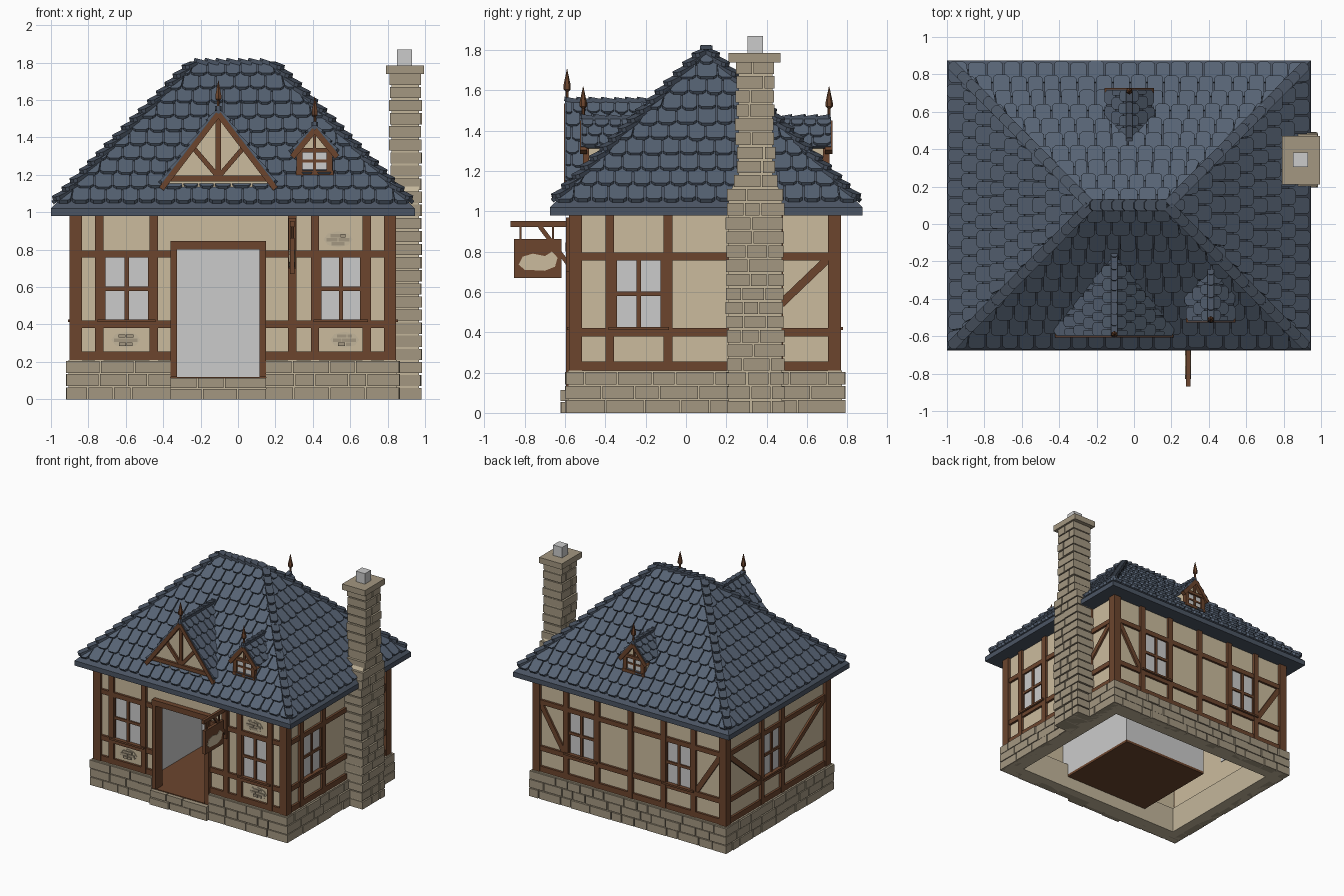
import bpy, bmesh, math, random
from mathutils import Vector, Matrix

if "Cube" in bpy.data.objects:
    bpy.data.objects.remove(bpy.data.objects["Cube"])

random.seed(4)
COL = dict(tile=(.095, .125, .175), slate=(.07, .09, .125), wood=(.15, .06, .027), plaster=(.60, .50, .34),
           stone=(.37, .31, .22), mortar=(.55, .47, .33))
MATS = {}
for k, c in COL.items():
    MATS[k] = bpy.data.materials.new(k)
    MATS[k].diffuse_color = (*c, 1)
PARTS = {}


def part(name, mat=None):
    if name not in PARTS:
        PARTS[name] = (bmesh.new(), mat)
    return PARTS[name][0]


def frame(o, u, d, v=(0, 0, 1)):
    m = Matrix((Vector(u), Vector(d), Vector(v))).transposed().to_4x4()
    m.translation = Vector(o)
    return m


def prism(bm, M, pts, d0, d1):
    a, b = ([bm.verts.new(M @ Vector((u, d, v))) for u, v in pts] for d in (d0, d1))
    bm.faces.new(a)
    bm.faces.new(b[::-1])
    for i in range(len(a)):
        j = (i + 1) % len(a)
        bm.faces.new((a[j], a[i], b[i], b[j]))


def slab(bm, M, u0, u1, v0, v1, d0, d1):
    prism(bm, M, [(u0, v0), (u1, v0), (u1, v1), (u0, v1)], d0, d1)


def beam(bm, M, p, q, w, d0, d1):
    p, q = Vector(p), Vector(q)
    t = (q - p).normalized() * w / 2
    n = Vector((-t.y, t.x))
    prism(bm, M, [p + n, p - n, q - n, q + n], d0, d1)


def bricks(bm, M, u0, u1, z0, z1, d0, d1, size=.15, gap=.008):
    # one course of stones with uneven lengths
    u = u0
    while u < u1 - .01:
        e = u + size * random.uniform(.6, 1.35)
        if u1 - e < size * .45:
            e = u1
        slab(bm, M, u, e - gap * (e < u1), z0, z1 - gap, d0, d1 + random.uniform(-.004, .004))
        u = e


def slope(bm, M, L, lo, hi, rows, w, start=0.0, lift=.026):
    # overlapping tiles with clipped lower corners
    step = (L - start) / rows
    for r in range(rows):
        v = start + r * step
        h = min(step * 1.3, L - v)
        T = M @ Matrix.Translation((0, lift, v)) @ Matrix.Rotation(math.asin(min(.9, lift * .75 / h)), 4, 'X')
        a, b = lo(v), hi(v)
        n = max(1, round((b - a) / w))
        k = (b - a) / n
        cuts = [a] + [a + (i + .5 * (r % 2) + random.uniform(-.1, .1)) * k for i in range(1 - r % 2, n)] + [b]
        if n == 1:
            cuts = [a, b]
        t0, t1 = lo(v + h), hi(v + h)
        for x0, x1 in zip(cuts, cuts[1:]):
            x0, x1 = x0 + .004, x1 - .004
            c = min(.016, (x1 - x0) * .25)
            if x1 - x0 > .012:
                y = random.uniform(-.006, .006)
                top0, top1 = min(max(x0, t0), t1), max(min(x1, t1), t0)
                prism(bm, T, [(x0 + c, y), (x1 - c, y), (x1, y + c), (top1, h), (top0, h), (x0, y + c)], -.022, 0)


FRONT = frame((0, -.555, 0), (1, 0, 0), (0, -1, 0))
BACK = frame((0, .745, 0), (1, 0, 0), (0, 1, 0))
RIGHT = frame((.82, 0, 0), (0, 1, 0), (1, 0, 0))
LEFT = frame((-.875, 0, 0), (0, 1, 0), (-1, 0, 0))
X0, X1, Y0, Y1 = -.9, .845, -.58, .77

# stone foundation, lowered at the doorway
core, st = part('foundation_core', 'mortar'), part('foundation_stones', 'stone')
for M, a, b in ((FRONT, X0, X1), (BACK, X0, X1), (RIGHT, Y0, Y1), (LEFT, Y0, Y1)):
    spans = [(a - .015, -.36, 3), (-.36, .15, 1), (.15, b + .015, 3)] if M is FRONT else [(a - .015, b + .015, 3)]
    for s, e, n in spans:
        slab(core, M, max(s, a), min(e, b), 0, .21 if n == 3 else .11, -.09, .03)
        rows = 3 if n == 3 else 2
        h = .21 / 3 if n == 3 else .06
        for r in range(rows):
            bricks(st, M, s, e, r * h, r * h + h + .002, -.02, .042 if n == 3 else .064)

# plaster walls
pl = part('plaster_walls', 'plaster')
slab(pl, FRONT, X0 + .03, -.34, .2, 1, -.03, 0)
slab(pl, FRONT, .13, X1 - .03, .2, 1, -.03, 0)
slab(pl, FRONT, -.34, .13, .81, 1, -.03, 0)
slab(pl, BACK, X0 + .03, X1 - .03, .2, 1, -.03, 0)
for M in (RIGHT, LEFT):
    slab(pl, M, Y0 + .03, Y1 - .03, .2, 1, -.03, 0)

# timber frame: posts, rails, braces and windows on each wall
wd, glass = part('timber_frame', 'wood'), part('window_panes')
WALLS = [
    (FRONT, X0, X1, [-.742, -.45, .29, .412, .688], [(-.72, -.47), (.435, .665)], []),
    (BACK, X0, X1, [.55, .27, -.03, -.33, -.6], [(.29, .53), (-.58, -.35)],
     [((.57, .42), (.78, .76)), ((-.62, .42), (-.84, .76))]),
    (RIGHT, Y0, Y1, [-.378, -.09, .46], [(-.355, -.115)], [((.47, .54), (.71, .77))]),
    (LEFT, Y0, Y1, [.29, .03], [(.05, .27)], [((.31, .42), (.71, .76)), ((.01, .42), (-.52, .76))])]
for M, a, b, posts, wins, braces in WALLS:
    for s, e in ((a, a + .065), (b - .065, b)):
        slab(wd, M, s, e, .21, 1, -.03, .025)
    for p in posts:
        slab(wd, M, p - .022, p + .022, .21, 1, -.01, .022)
    for z0, z1 in ((.21, .255), (.38, .42), (.757, .795)):
        for s, e in ([(a, -.34), (.13, b)] if M is FRONT else [(a, b)]):
            slab(wd, M, s, e, z0, z1, -.01, .018)
    for p, q in braces:
        beam(wd, M, p, q, .04, -.01, .015)
    for s, e in wins:
        c = (s + e) / 2
        slab(glass, M, s, e, .42, .757, -.035, .004)
        slab(wd, M, c - .011, c + .011, .42, .757, 0, .015)
        slab(wd, M, s, e, .58, .602, 0, .015)
        slab(wd, M, s - .03, e + .03, .412, .427, 0, .035)
        for u in (s, e):
            slab(wd, M, u - .012, u + .012, .42, .757, 0, .015)

# doorway frame and the small room behind it
df = part('door_frame', 'wood')
for s, e in ((-.36, -.325), (.115, .15)):
    slab(df, FRONT, s, e, .12, .84, -.05, .04)
slab(df, FRONT, -.36, .15, .8, .845, -.05, .042)
slab(part('room_floor', 'wood'), FRONT, -.5, .28, .1, .12, -.8, .03)
room = part('room_walls')
slab(room, FRONT, -.5, .28, .12, .85, -.8, -.78)
slab(room, FRONT, -.5, .28, .85, .87, -.8, -.03)
for u in (-.5, .26):
    slab(room, FRONT, u, u + .02, .12, .85, -.8, -.03)

# patches of exposed stone in the plaster
rim, pst = part('patch_rims', 'mortar'), part('patch_stones', 'stone')
for u, z in ((-.6, .318), (.57, .318), (.535, .855)):
    prism(rim, FRONT, [(u + .078 * math.cos(t * .785), z + .043 * math.sin(t * .785)) for t in range(8)], -.005, .006)
    for r, w in enumerate((.035, .062, .04)):
        bricks(pst, FRONT, u - w, u + w, z - .033 + r * .022, z - .011 + r * .022, 0, .013, .05, .004)

# main hipped roof: eave board, body, tiles, hip and ridge caps
CX, CY, HX, HY, RX, ZE, RISE = -.0275, .1, .9725, .775, .205, 1.02, .78
TOP = frame((CX, CY, 0), (1, 0, 0), (0, 1, 0))
ev = part('eave_board', 'slate')
slab(ev, TOP, -HX, HX, .98, ZE, -HY, HY)
body = part('roof_body', 'slate')
base = [body.verts.new((CX + i * HX, CY + j * HY, ZE)) for i, j in ((-1, -1), (1, -1), (1, 1), (-1, 1))]
l, r = (body.verts.new((CX + i * RX, CY, ZE + RISE)) for i in (-1, 1))
for f in ((base[0], base[1], r, l), (base[1], base[2], r), (base[2], base[3], l, r), (base[3], base[0], l), base[::-1]):
    body.faces.new(f)
tl, cap = part('roof_tiles', 'tile'), part('roof_caps', 'slate')
for s in (-1, 1):
    L = math.hypot(HY, RISE)
    hw = lambda v: HX - (HX - RX) * v / L
    M = frame((CX, CY + s * HY, ZE), (1, 0, 0), (0, s * RISE / L, HY / L), (0, -s * HY / L, RISE / L))
    slope(tl, M, L, lambda v: -hw(v), hw, 10, .09, .035)
    K = math.hypot(HX - RX, RISE)
    hw2 = lambda v: HY * (1 - v / K)
    M = frame((CX + s * HX, CY, ZE), (0, 1, 0), (s * RISE / K, 0, (HX - RX) / K), (-s * (HX - RX) / K, 0, RISE / K))
    slope(tl, M, K, lambda v: -hw2(v), hw2, 10, .09, .035)
    for t in (-1, 1):
        o = Vector((CX + s * HX, CY + t * HY, ZE))
        v = Vector((CX + s * RX, CY, ZE + RISE)) - o
        u = v.cross(Vector((0, 0, 1))).normalized()
        slope(cap, frame(o, u, u.cross(v.normalized()), v.normalized()), v.length,
              lambda q: -.032, lambda q: .032, 16, .2, .06, .036)
slope(cap, frame((CX - RX, CY, ZE + RISE), (0, 1, 0), (0, 0, 1), (1, 0, 0)), 2 * RX,
      lambda q: -.035, lambda q: .035, 7, .2, 0, .025)


def finial(x, y, z):
    bm, prof = part('finials', 'wood'), [(0, .008), (.05, .008), (.06, .018), (.08, .018), (.16, .001)]
    for (z0, r0), (z1, r1) in zip(prof, prof[1:]):
        bmesh.ops.create_cone(bm, cap_ends=True, segments=6, radius1=r0, radius2=r1, depth=z1 - z0,
                              matrix=Matrix.Translation((x, y, z + (z0 + z1) / 2)))


def dormer(cx, yf, s, half, ze, za, w, zb, rows):
    # gable wall with tiled roof running back into the main slope
    M = frame((cx, yf, 0), (1, 0, 0), (0, s, 0))
    inset = HY - abs(yf - CY)
    reach = lambda z: max(.02, (z - ZE) * HY / RISE - inset + .03)
    m = (za - ze) / half
    prism(part('dormer_walls', 'plaster'), M,
          [(-w, zb), (w, zb), (w, za - m * w - .01), (0, za - .01), (-w, za - m * w - .01)], -reach(za) + .03, -.025)
    bm = part('dormer_frames', 'wood')
    L = math.hypot(half, za - ze)
    for k in (-1, 1):
        beam(bm, M, (k * half, ze - .025), (0, za - .025), .03, -.03, .006)
        R = frame((cx + k * half, yf, ze), (0, -s, 0), (k * (za - ze) / L, 0, half / L), (-k * half / L, 0, (za - ze) / L))
        hi = lambda v: reach(ze + v / L * (za - ze))
        prism(part('dormer_roof_boards', 'slate'), R, [(0, 0), (hi(0), 0), (hi(L), L), (0, L)], -.015, .003)
        slope(part('dormer_tiles', 'tile'), R, L, lambda v: 0, hi, rows, .075, 0, .02)
    slope(part('roof_caps'), frame((cx, yf, za), (1, 0, 0), (0, 0, 1), (0, -s, 0)), reach(za),
          lambda q: -.022, lambda q: .022, max(4, int(reach(za) / .06)), .2, 0, .018)
    finial(cx, yf - s * .01, za - .005)
    return M, bm


M, bm = dormer(-.105, -.6, -1, .305, 1.15, 1.55, .26, 1.13, 6)
slab(bm, M, -.27, .27, 1.165, 1.195, -.04, -.005)
slab(bm, M, -.014, .014, 1.19, 1.52, -.04, -.008)
for k in (-1, 1):
    beam(bm, M, (k * .01, 1.2), (k * .13, 1.34), .026, -.04, -.01)
for x, y, s in ((.41, -.52, -1), (-.025, .72, 1)):
    M, bm = dormer(x, y, s, .12, 1.32, 1.465, .088, 1.17, 3)
    slab(part('dormer_panes'), M, -.065, .065, 1.225, 1.325, -.05, -.02)
    for z in (1.2, 1.32):
        slab(bm, M, -.1, .1, z, z + .024, -.04, -.004)
    slab(bm, M, -.008, .008, 1.22, 1.44, -.04, -.012)
    slab(bm, M, -.07, .07, 1.267, 1.281, -.04, -.014)
    for k in (-1, 1):
        slab(bm, M, k * .08 - .016, k * .08 + .016, 1.19, 1.345, -.04, -.008)

# stone chimney with shoulders, cap and flue
prism(part('chimney_core', 'mortar'), RIGHT, [(.21, 0), (.475, 0), (.475, 1.08), (.43, 1.18), (.43, 1.74), (.26, 1.74),
                                              (.26, 1.18), (.21, 1.08)], .002, .148)
cs = part('chimney_stones', 'stone')
for i in range(25):
    z = i * .07
    f = min(1, max(0, (z + .03 - 1.07) / .11))
    j = random.uniform(-.006, .006)
    y0, y1 = .2 + .05 * f + j, .485 - .045 * f + j
    bricks(cs, RIGHT, y0, y1, z, z + .068, -.008 + j, .16, .11)
ck = part('chimney_cap', 'stone')
slab(ck, RIGHT, .212, .47, 1.738, 1.785, -.03, .175)
slab(part('chimney_flue'), RIGHT, .305, .382, 1.78, 1.87, .03, .11)

# hanging sign on a bracket, with a plain pale shape on both sides
S = frame((.29, 0, 0), (0, 1, 0), (1, 0, 0))
sg = part('sign_bracket', 'wood')
slab(sg, S, -.87, -.57, .922, .952, -.011, .011)
slab(sg, S, -.595, -.57, .7, .97, -.02, .02)
beam(sg, S, (-.725, .925), (-.585, .74), .022, -.009, .009)
for y in (-.82, -.66):
    slab(sg, S, y - .005, y + .005, .85, .925, -.005, .005)
slab(part('sign_board', 'wood'), S, -.852, -.617, .67, .862, -.012, .012)
prism(part('sign_emblem', 'plaster'), S, [(-.83, .735), (-.8, .71), (-.7, .705), (-.65, .725), (-.637, .77), (-.665, .8),
                                          (-.7, .778), (-.76, .79), (-.81, .775)], -.016, .016)

for name, (bm, mat) in PARTS.items():
    bmesh.ops.recalc_face_normals(bm, faces=bm.faces)
    me = bpy.data.meshes.new(name)
    bm.to_mesh(me)
    bm.free()
    if mat:
        me.materials.append(MATS[mat])
    bpy.context.collection.objects.link(bpy.data.objects.new(name, me))

for m in bpy.data.materials:
    if m.users and not m.is_grease_pencil:
        m.use_nodes = True
        m.node_tree.nodes["Principled BSDF"].inputs["Base Color"].default_value = m.diffuse_color
